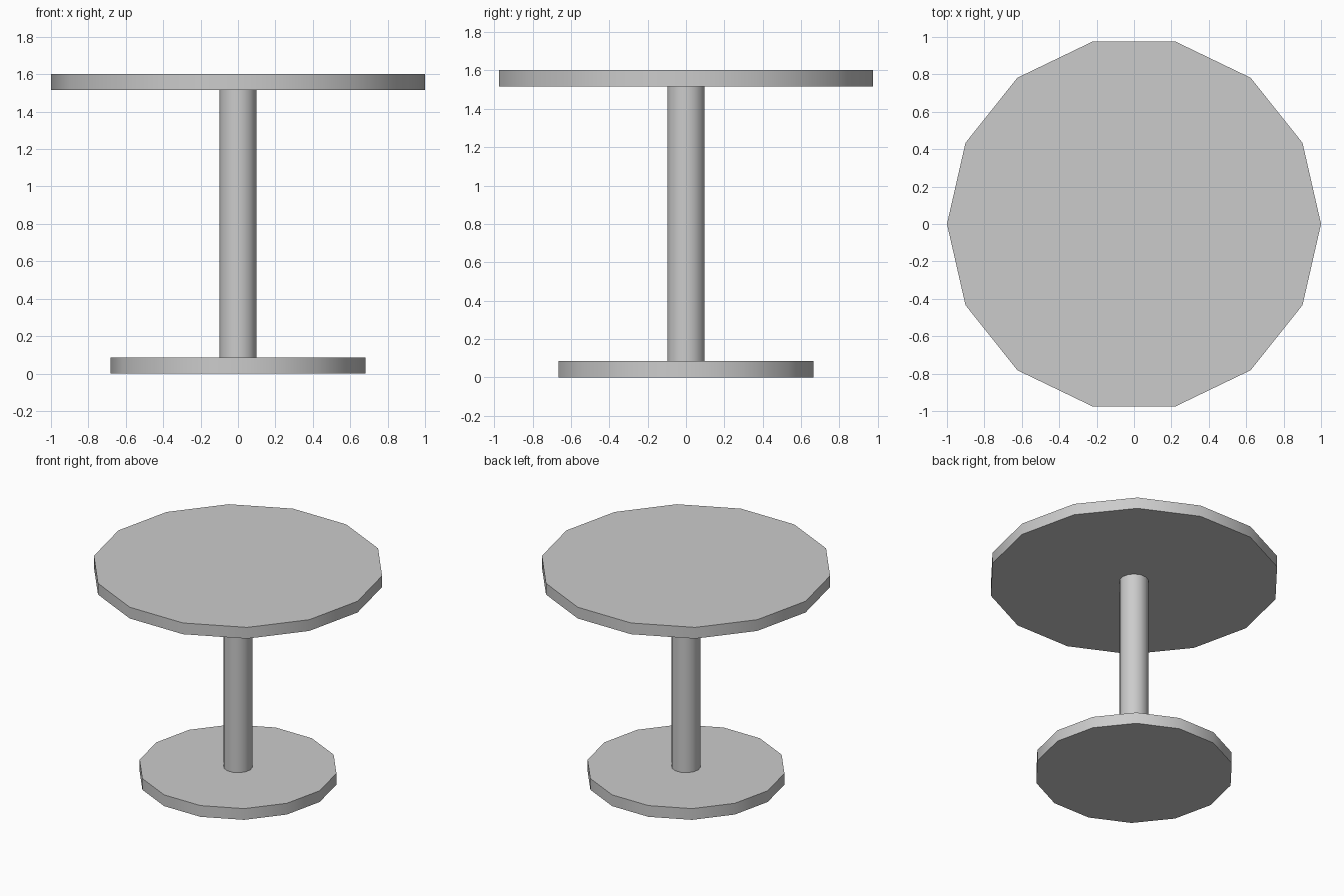
import bpy, bmesh, math

if "Cube" in bpy.data.objects:
    bpy.data.objects.remove(bpy.data.objects["Cube"])

SIDES = 14

grey = bpy.data.materials.new("plain grey")
grey.diffuse_color = (0.6, 0.6, 0.6, 1)
grey.use_nodes = True
grey.node_tree.nodes["Principled BSDF"].inputs["Base Color"].default_value = grey.diffuse_color


def disc(name, radius, z0, z1):
    """Upright prism with a corner on +x, smooth sides and flat caps."""
    bm = bmesh.new()
    ring = [bm.verts.new((radius * math.cos(2 * math.pi * i / SIDES),
                          radius * math.sin(2 * math.pi * i / SIDES), z0))
            for i in range(SIDES)]
    base = bm.faces.new(ring)
    top = bmesh.ops.extrude_face_region(bm, geom=[base], use_keep_orig=True)["geom"]
    bmesh.ops.translate(bm, vec=(0, 0, z1 - z0),
                        verts=[g for g in top if isinstance(g, bmesh.types.BMVert)])
    bmesh.ops.recalc_face_normals(bm, faces=bm.faces[:])
    mesh = bpy.data.meshes.new(name)
    bm.to_mesh(mesh)
    bm.free()
    mesh.materials.append(grey)
    obj = bpy.data.objects.new(name, mesh)
    bpy.context.collection.objects.link(obj)
    bpy.ops.object.select_all(action='DESELECT')
    obj.select_set(True)
    bpy.context.view_layer.objects.active = obj
    bpy.ops.object.shade_smooth_by_angle(angle=math.radians(35))


# Foot plate, central post and table top
disc("base", 0.683, 0.0, 0.085)
disc("post", 0.1, 0.085, 1.517)
disc("table_top", 1.0, 1.517, 1.602)
